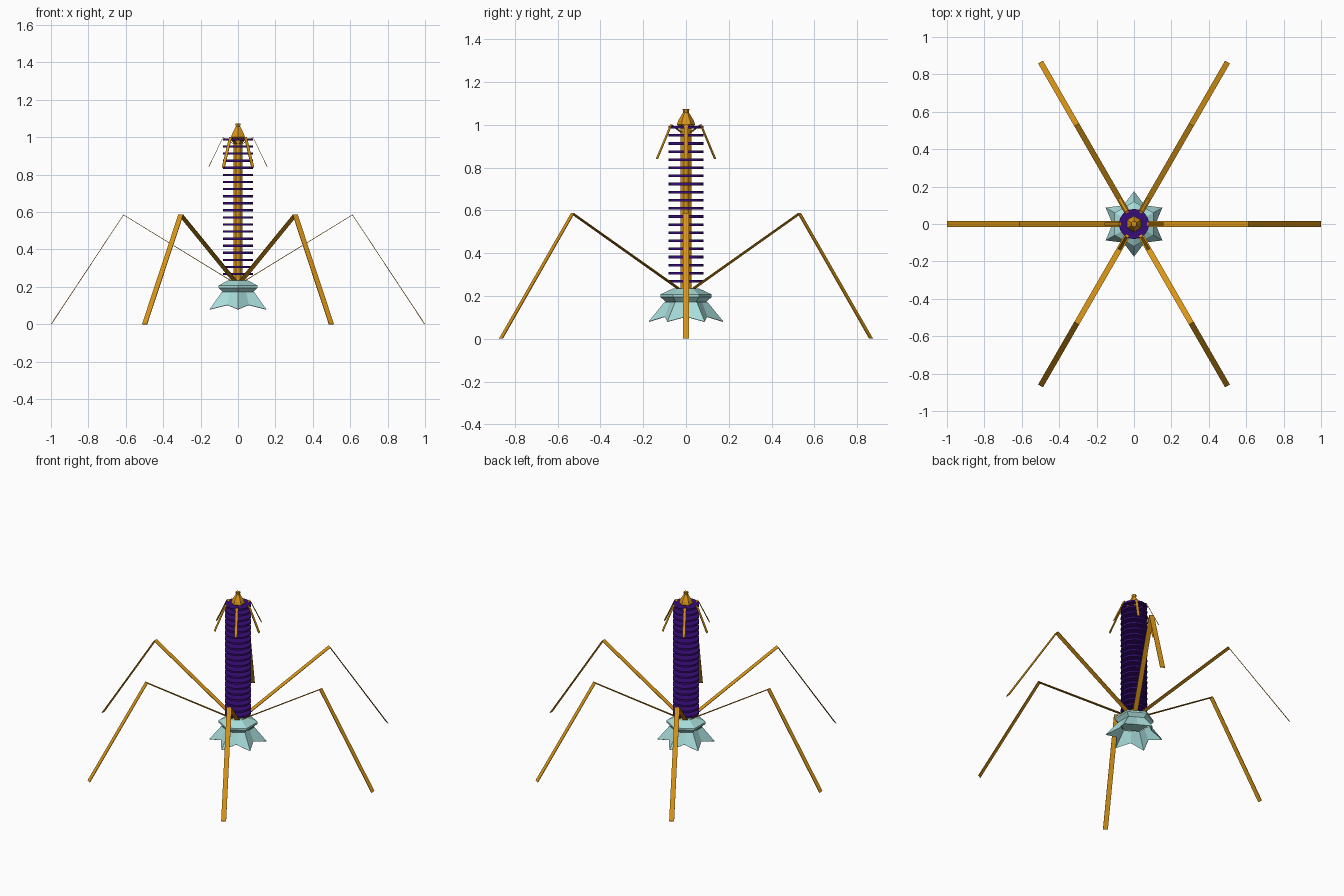
import bpy, bmesh, math

if "Cube" in bpy.data.objects:
    bpy.data.objects.remove(bpy.data.objects["Cube"])


def material(name, rgb):
    m = bpy.data.materials.new(name)
    m.diffuse_color = (*rgb, 1)
    m.use_nodes = True
    m.node_tree.nodes["Principled BSDF"].inputs["Base Color"].default_value = m.diffuse_color
    return m


gold = material("gold", (0.70, 0.30, 0.008))
purple = material("purple", (0.04, 0.004, 0.19))
teal = material("pale_teal", (0.39, 0.72, 0.70))


def finish(name, bm, mat):
    bmesh.ops.recalc_face_normals(bm, faces=bm.faces)
    me = bpy.data.meshes.new(name)
    bm.to_mesh(me)
    bm.free()
    me.materials.append(mat)
    ob = bpy.data.objects.new(name, me)
    bpy.context.collection.objects.link(ob)
    return ob


def polar(r, a, z):
    return (r * math.cos(a), r * math.sin(a), z)


def bridge(bm, lower, upper):
    n = len(lower)
    for i in range(n):
        j = (i + 1) % n
        bm.faces.new((lower[i], lower[j], upper[j], upper[i]))


def lathe(name, profile, sides, mat, phase=math.pi / 2):
    """Closed faceted solid from (radius, height) pairs."""
    bm = bmesh.new()
    rings = [[bm.verts.new(polar(r, phase + math.tau * i / sides, z))
              for i in range(sides)] for r, z in profile]
    for a, b in zip(rings, rings[1:]):
        bridge(bm, a, b)
    bm.faces.new(rings[0])
    bm.faces.new(rings[-1])
    return finish(name, bm, mat)


def ribbon(name, path, width, thickness, angle):
    """Flat jointed strip along (radius, height) points, turned about z."""
    bm = bmesh.new()
    rows = [[bm.verts.new((r, s * width / 2, z)) for s in (-1, 1)] for r, z in path]
    for a, b in zip(rows, rows[1:]):
        bm.faces.new((a[0], a[1], b[1], b[0]))
    ob = finish(name, bm, gold)
    ob.rotation_euler.z = angle
    mod = ob.modifiers.new("thickness", 'SOLIDIFY')
    mod.thickness = thickness
    mod.offset = 0
    return ob


# Central column and its stack of discs
lathe("core", [(0.027, 0.22), (0.027, 0.995)], 8, gold, math.pi / 8)
for i in range(20):
    z = 0.268 + i * 0.0379
    lathe(f"disc_{i + 1}", [(0.081, z - 0.006), (0.081, z + 0.006)], 16, purple)

# Pointed head with a small flared tip
lathe("head", [(0.03, 0.99), (0.043, 1.0), (0.036, 1.02), (0.013, 1.058), (0.016, 1.073)], 6, gold)

# Base plate
lathe("base_plate", [(0.09, 0.168), (0.12, 0.195), (0.12, 0.207), (0.06, 0.235)], 6, teal)

# Star-shaped open skirt: tips and valleys alternate
bm = bmesh.new()
top, bottom = [], []
for i in range(12):
    a = math.pi / 2 + i * math.pi / 6
    tip = i % 2 == 0
    top.append(bm.verts.new(polar(0.1 if tip else 0.0866, a, 0.172)))
    bottom.append(bm.verts.new(polar(0.175 if tip else 0.115, a, 0.08 if tip else 0.103)))
bridge(bm, bottom, top)
skirt = finish("skirt", bm, teal)
mod = skirt.modifiers.new("thickness", 'SOLIDIFY')
mod.thickness = 0.003

# Six jointed legs and six short whiskers
for k in range(6):
    angle = k * math.pi / 3
    ribbon(f"leg_{k + 1}", [(0.025, 0.225), (0.612, 0.585), (0.998, 0.001)], 0.03, 0.004, angle)
    ribbon(f"whisker_{k + 1}", [(0.025, 0.965), (0.08, 1.0), (0.157, 0.84)], 0.017, 0.003, angle)
